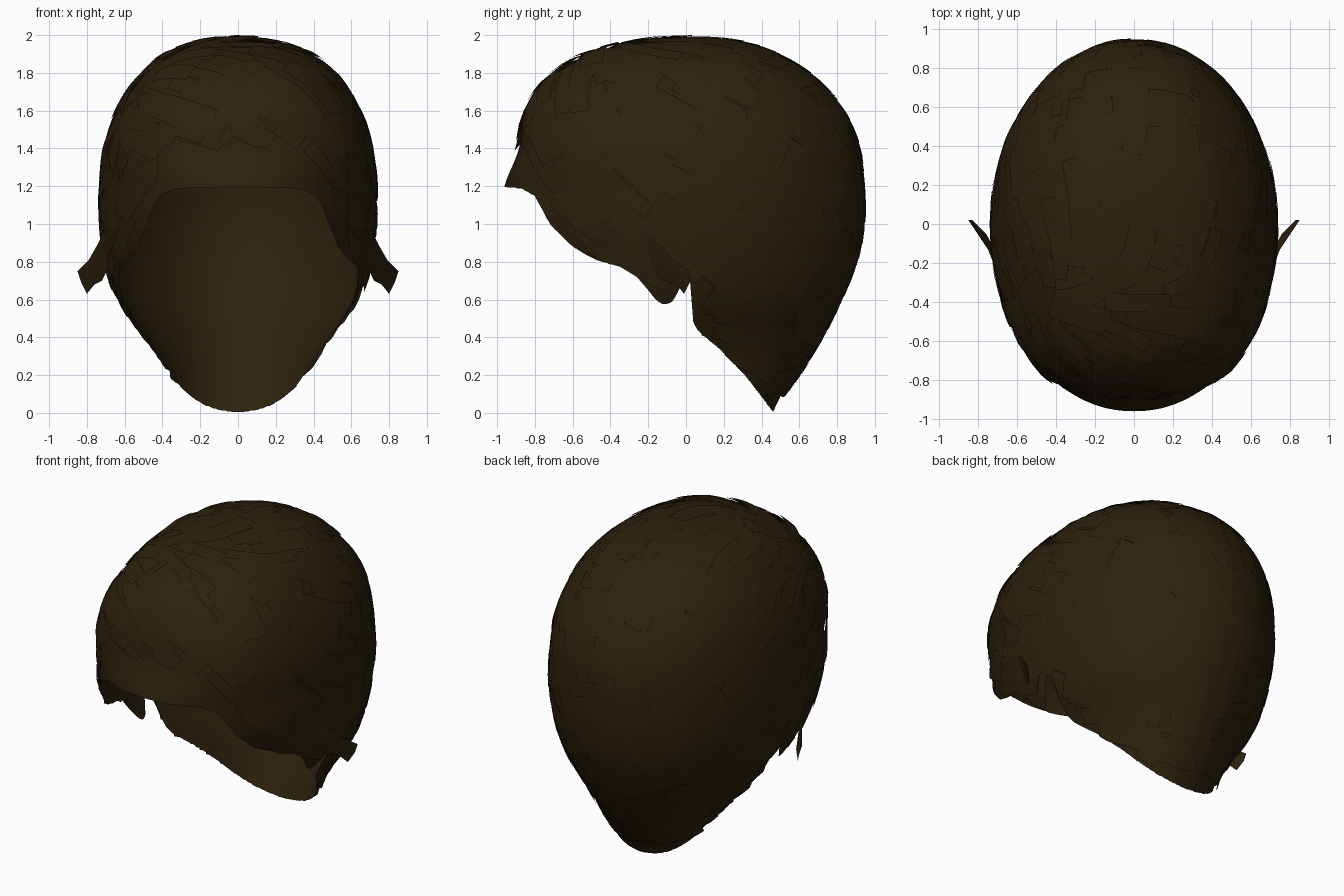
import bpy, bmesh, math, random
from mathutils import Vector
from mathutils.bvhtree import BVHTree

random.seed(7)
if "Cube" in bpy.data.objects:
    bpy.data.objects.remove(bpy.data.objects["Cube"])

brown = bpy.data.materials.new("dark_brown_hair")
brown.use_nodes = True
colour = (0.025, 0.015, 0.004, 1)
brown.diffuse_color = colour
brown.node_tree.nodes["Principled BSDF"].inputs["Base Color"].default_value = colour

# Head sections: height, half width, front reach, back reach
SECTIONS = [(1.972, 0, 0, 0), (1.957, .18, .26, .22), (1.907, .34, .47, .42),
            (1.83, .46, .65, .575), (1.7, .57, .78, .735), (1.55, .65, .855, .845),
            (1.4, .69, .88, .9), (1.3, .705, .92, .915), (1.2, .712, .97, .925),
            (1.0, .713, .965, .925), (.8, .685, .85, .885), (.6, .64, .66, .80),
            (.4, .485, .5, .7), (.2, .375, .4, .575), (0, .36, .35, .44)]
# Hairline in side view: depth, height
HAIRLINE = [(-1, 1.2), (-.87, 1.19), (-.8, 1.15), (-.72, 1.0), (-.6, .88), (-.45, .81),
            (-.3, .77), (-.2, .65), (-.16, .60), (-.12, .575), (-.07, .59), (-.03, .67),
            (0, .75), (.02, .74), (.03, .5), (.06, .44), (.2, .32), (.33, .18),
            (.46, .01), (.6, -.3)]
TOP = SECTIONS[0][0]


def lerp_table(table, x, col=1):
    if x <= table[0][0]:
        return table[0][col]
    for a, b in zip(table, table[1:]):
        if x <= b[0]:
            return a[col] + (b[col] - a[col]) * (x - a[0]) / (b[0] - a[0])
    return table[-1][col]


def clamp(v):
    return max(0.0, min(1.0, v))


# Root spacing keeps the crown round
ROOTED = [(math.sqrt(TOP - s[0]),) + s[1:] for s in SECTIONS]


def smooth_table(x, col):
    # average neighbouring samples to soften the profile
    e = .03 * clamp(x / .1)
    return sum(lerp_table(ROOTED, x + k * e, col) for k in (-1, 0, 1)) / 3


def head_point(angle, z):
    s = math.sqrt(max(0, TOP - z))
    w, front, back = (smooth_table(s, c) for c in (1, 2, 3))
    mid = .12 * clamp((.45 - z) / .3)
    sx, cy = math.sin(angle), math.cos(angle)
    if cy > 0:
        # temples are fuller than the brim
        power = 2 / (2.08 + .5 * clamp((z - 1.2) / .2))
        y = mid - (front + mid) * cy ** power
        x = w * math.copysign(abs(sx) ** power, sx)
    else:
        y = mid - (back - mid) * cy
        x = w * sx
    return Vector((x, y, z))


def add_mesh(name, bm, angle=60):
    mesh = bpy.data.meshes.new(name)
    bm.to_mesh(mesh)
    bm.free()
    obj = bpy.data.objects.new(name, mesh)
    bpy.context.collection.objects.link(obj)
    mesh.materials.append(brown)
    bpy.ops.object.select_all(action='DESELECT')
    obj.select_set(True)
    bpy.context.view_layer.objects.active = obj
    bpy.ops.object.shade_smooth_by_angle(angle=math.radians(angle))


def add_grid(bm, rows):
    verts = [[bm.verts.new(p) for p in row] for row in rows]
    for r, s in zip(verts, verts[1:]):
        for i in range(len(r) - 1):
            bm.faces.new((r[i], r[i + 1], s[i + 1], s[i]))


# Scalp cap: columns run from the crown down to the hairline
def column(angle, steps=36):
    z = TOP
    while z > .005:
        p = head_point(angle, z)
        if z < lerp_table(HAIRLINE, p.y):
            break
        z -= .004
    return [head_point(angle, TOP - (TOP - z) * (i / steps) ** 1.7) for i in range(steps + 1)]


COLUMNS = 240
bm = bmesh.new()
add_grid(bm, [column(math.tau * i / COLUMNS) for i in range(COLUMNS + 1)])
bmesh.ops.remove_doubles(bm, verts=bm.verts, dist=.0005)
bmesh.ops.recalc_face_normals(bm, faces=bm.faces)
surface = BVHTree.FromBMesh(bm)
add_mesh("scalp_cap", bm)

CENTRE = Vector((0, .1, 1.0))


def on_surface(p):
    q, n, _, _ = surface.find_nearest(p)
    return q, (n if n.dot(q - CENTRE) > 0 else -n)


def comb_direction(p):
    # swept across the forehead, backward and down elsewhere
    f = clamp((-p.y - .1) / .5) * clamp((p.z - 1.2) / .3)
    return Vector((0, .8, -.5)).lerp(Vector((.8, -.35, -.3)), f)


def bare(p):
    margin = .03 + .2 * clamp((-p.y - .55) / .25)
    return p.z < lerp_table(HAIRLINE, p.y) + margin or p.z < .12


# Layered flat locks floating just above the scalp along the combed flow
def add_lock(bm, start):
    width = random.uniform(.07, .14)
    step = random.uniform(.04, .075)
    lift = random.uniform(.01, .022)
    tilt = random.uniform(-.2, .2)
    rows, p = [], start
    for i in range(7):
        p, n = on_surface(p)
        if bare(p):
            break
        d = comb_direction(p)
        d = (d - n * d.dot(n)).normalized()
        side = n.cross(d)
        d = (d + side * tilt).normalized()
        row = []
        for k in (-.5, 0, .5):
            q, m = on_surface(p + side * width * k)
            row.append(q + m * (lift + .0015 * i))
        rows.append(row)
        p = p + d * step
    if len(rows) > 2:
        add_grid(bm, rows)


bm = bmesh.new()
for _ in range(1500):
    ray = Vector([random.gauss(0, 1) for _ in range(3)]).normalized()
    hit = surface.ray_cast(CENTRE, ray)[0]
    if hit and not bare(hit):
        add_lock(bm, hit)
add_mesh("hair_locks", bm)

# Flared wisps in front of the ears
WISP = [((.715, -.22, .95), (.70, -.21, .86), (.68, -.2, .78)),
        ((.75, -.13, .88), (.745, -.13, .79), (.72, -.12, .70)),
        ((.79, -.07, .81), (.785, -.06, .74), (.76, -.05, .68)),
        ((.85, .02, .75), (.83, .02, .69), (.80, -.01, .63))]
for name, sign in (("left_wisp", 1), ("right_wisp", -1)):
    bm = bmesh.new()
    add_grid(bm, [[(sign * x, y, z) for x, y, z in row] for row in WISP])
    add_mesh(name, bm)
